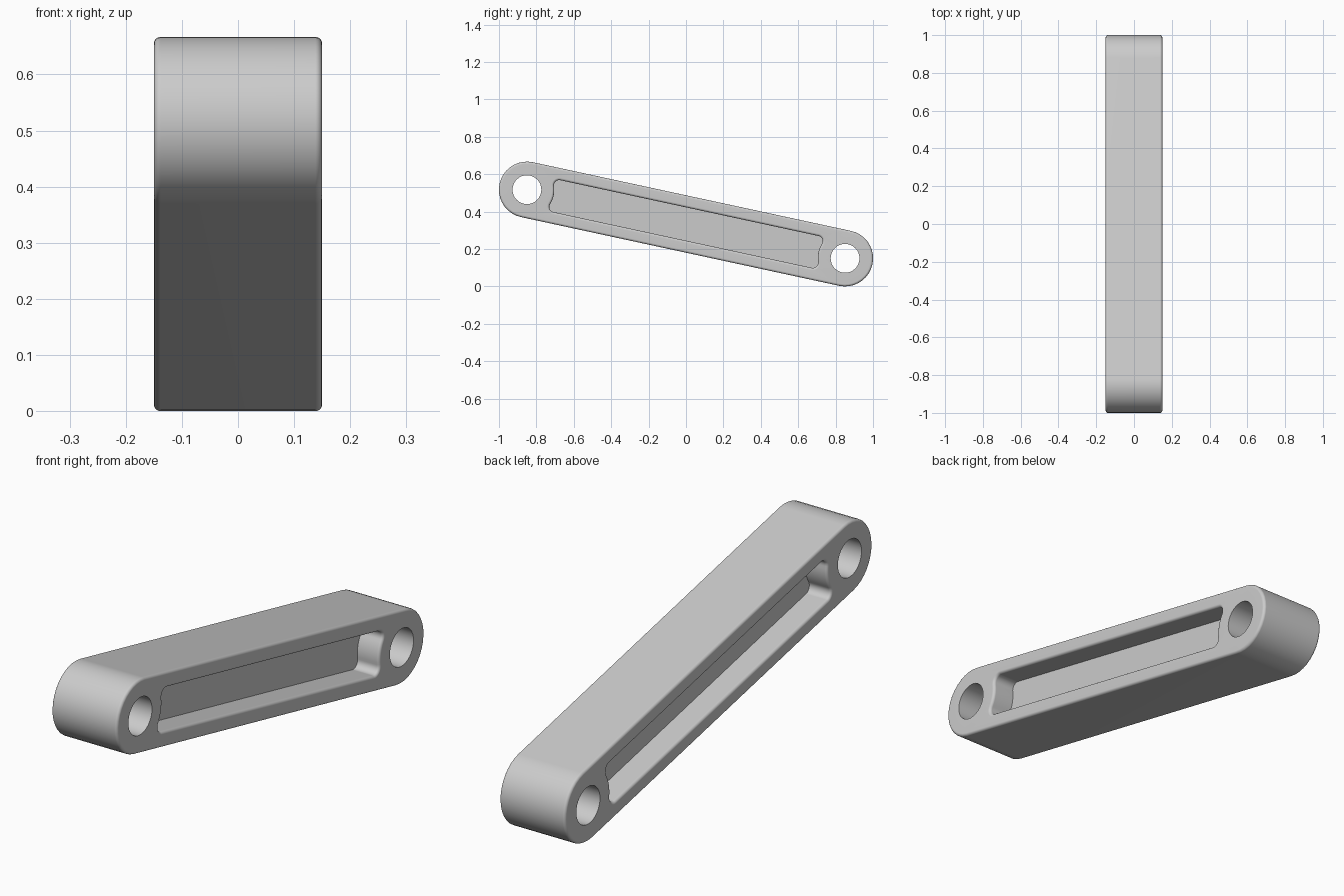
import bpy, bmesh, math
from mathutils import Matrix

cube = bpy.data.objects.get("Cube")
if cube:
    bpy.data.objects.remove(cube, do_unlink=True)

HALF_W = 0.15          # half thickness along x
L = 0.87               # half distance between pin centres
R_END = 0.15           # rounded end radius
R_HOLE = 0.077
FLOOR_X = 0.05         # pocket floor distance from the mid plane
BEVEL = 0.012
STEPS = 4
TILT = -math.atan2(0.367, 1.70)


def arc(cu, cv, r, a0, a1, n):
    return [(cu + r * math.cos(a0 + (a1 - a0) * i / n),
             cv + r * math.sin(a0 + (a1 - a0) * i / n)) for i in range(n + 1)]


def capsule(offset):
    """Outer outline with two rounded ends."""
    r, q = R_END + offset, math.pi / 2
    return arc(L, 0, r, -q, q, 18) + arc(-L, 0, r, q, 3 * q, 18)


def pocket(offset):
    """Pocket outline whose ends curve around the pin holes."""
    h, rad, fil = 0.087 + offset, 0.146 - offset, 0.028 + offset
    fv = h - fil
    d = math.sqrt((rad + fil) ** 2 - fv ** 2)
    phi = math.atan2(fv, d)
    left = arc(-L + d, fv, fil, math.pi / 2, math.pi + phi, 8)
    left += arc(-L, 0, rad, phi, -phi, 10)[1:-1]
    left += arc(-L + d, -fv, fil, math.pi - phi, 1.5 * math.pi, 8)
    return left + [(-u, -v) for u, v in left]


bm = bmesh.new()


def ring(points, x):
    return [bm.verts.new((x, u, v)) for u, v in points]


def bridge(a, b):
    n = len(a)
    for i in range(n):
        bm.faces.new((a[i], a[(i + 1) % n], b[(i + 1) % n], b[i]))


def loft(rings):
    for a, b in zip(rings, rings[1:]):
        bridge(a, b)


def loop_edges(r):
    edges = []
    for i in range(len(r)):
        pair = (r[i], r[(i + 1) % len(r)])
        edges.append(bm.edges.get(pair) or bm.edges.new(pair))
    return edges


shoulders, bores = [], []
for s in (-1, 1):
    # rounded outer rim
    outer, rim = [], []
    for i in range(STEPS + 1):
        a = math.pi / 2 * i / STEPS
        drop = BEVEL * (1 - math.sin(a))
        pull = BEVEL * (1 - math.cos(a))
        outer.append(ring(capsule(-pull), s * (HALF_W - drop)))
        rim.append(ring(pocket(pull), s * (HALF_W - drop)))
    loft(outer)
    loft(rim)
    # pocket walls and floor
    floor = ring(pocket(0), s * FLOOR_X)
    bridge(floor, rim[0])
    bm.faces.new(floor)
    # side face around the pocket and the two pin holes
    holes = [ring(arc(c, 0, R_HOLE, 0, 2 * math.pi, 32)[:-1], s * HALF_W)
             for c in (-L, L)]
    border = []
    for r in [outer[-1], rim[-1]] + holes:
        border += loop_edges(r)
    bmesh.ops.triangle_fill(bm, edges=border, use_beauty=True, normal=(s, 0, 0))
    shoulders.append(outer[0])
    bores.append(holes)

# outer wall and hole bores
bridge(*shoulders)
for a, b in zip(*bores):
    bridge(a, b)

bmesh.ops.recalc_face_normals(bm, faces=bm.faces)
bm.transform(Matrix.Translation((0, 0, 0.3335)) @ Matrix.Rotation(TILT, 4, 'X'))

mesh = bpy.data.meshes.new("link_arm")
bm.to_mesh(mesh)
bm.free()
link = bpy.data.objects.new("link_arm", mesh)
bpy.context.collection.objects.link(link)

# single grey material
grey = bpy.data.materials.new("light_grey")
grey.use_nodes = True
colour = (0.6, 0.6, 0.6, 1)
grey.diffuse_color = colour
grey.node_tree.nodes["Principled BSDF"].inputs["Base Color"].default_value = colour
mesh.materials.append(grey)

# smooth rounds, crisp holes and floor edges
bpy.ops.object.select_all(action='DESELECT')
link.select_set(True)
bpy.context.view_layer.objects.active = link
bpy.ops.object.shade_smooth_by_angle(angle=math.radians(35))
weighted = link.modifiers.new("flat_sides", 'WEIGHTED_NORMAL')
weighted.keep_sharp = True
